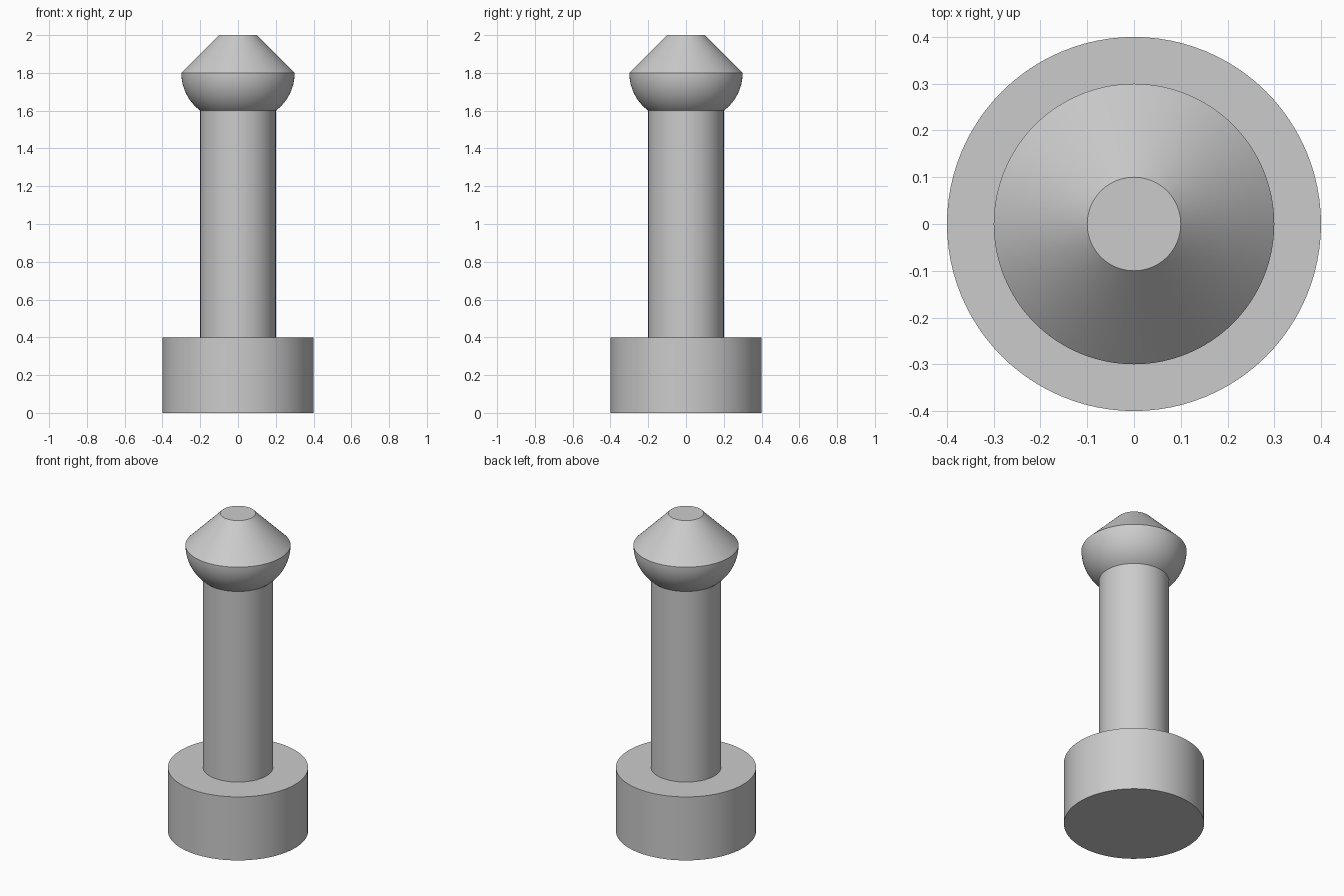
import bpy
import bmesh
from math import acos, cos, sin, pi, radians
from mathutils import Vector

SEGMENTS = 96
ARC_STEPS = 16

cube = bpy.data.objects.get("Cube")
if cube:
    bpy.data.objects.remove(cube, do_unlink=True)

# Plain light grey for the whole pin
grey = bpy.data.materials.new("light_grey")
grey.use_nodes = True
colour = (0.6, 0.6, 0.6, 1)
grey.diffuse_color = colour
grey.node_tree.nodes["Principled BSDF"].inputs["Base Color"].default_value = colour


def lathe(name, profile):
    """Turn a (radius, height) profile about z and cap both ends."""
    bm = bmesh.new()
    verts = [bm.verts.new((r, 0, z)) for r, z in profile]
    edges = [bm.edges.new(pair) for pair in zip(verts, verts[1:])]
    bmesh.ops.spin(bm, geom=verts + edges, cent=Vector(), axis=Vector((0, 0, 1)),
                   angle=2 * pi, steps=SEGMENTS, use_duplicate=False)
    bmesh.ops.remove_doubles(bm, verts=bm.verts[:], dist=1e-4)
    bmesh.ops.holes_fill(bm, edges=[e for e in bm.edges if e.is_boundary], sides=0)
    bmesh.ops.recalc_face_normals(bm, faces=bm.faces[:])
    mesh = bpy.data.meshes.new(name)
    bm.to_mesh(mesh)
    bm.free()
    mesh.materials.append(grey)
    obj = bpy.data.objects.new(name, mesh)
    bpy.context.collection.objects.link(obj)
    bpy.ops.object.select_all(action="DESELECT")
    obj.select_set(True)
    bpy.context.view_layer.objects.active = obj
    bpy.ops.object.shade_smooth_by_angle(angle=radians(30))
    return obj


# Wide disc base, then the slim shaft
base = [(0.4, 0), (0.4, 0.4)]
shaft = [(0.2, 0.4), (0.2, 1.6)]

# Rounded underside of the head: arc that ends vertical at the rim
arc_radius, arc_x, rim_z = 0.25, 0.05, 1.8
sweep = acos(0.15 / arc_radius)
bowl = []
for i in range(1, ARC_STEPS + 1):
    a = -sweep * (1 - i / ARC_STEPS)
    bowl.append((arc_x + arc_radius * cos(a), rim_z + arc_radius * sin(a)))

# Conical top with a flat tip
tip = [(0.1, 2)]

lathe("turned_pin", base + shaft + bowl + tip)
